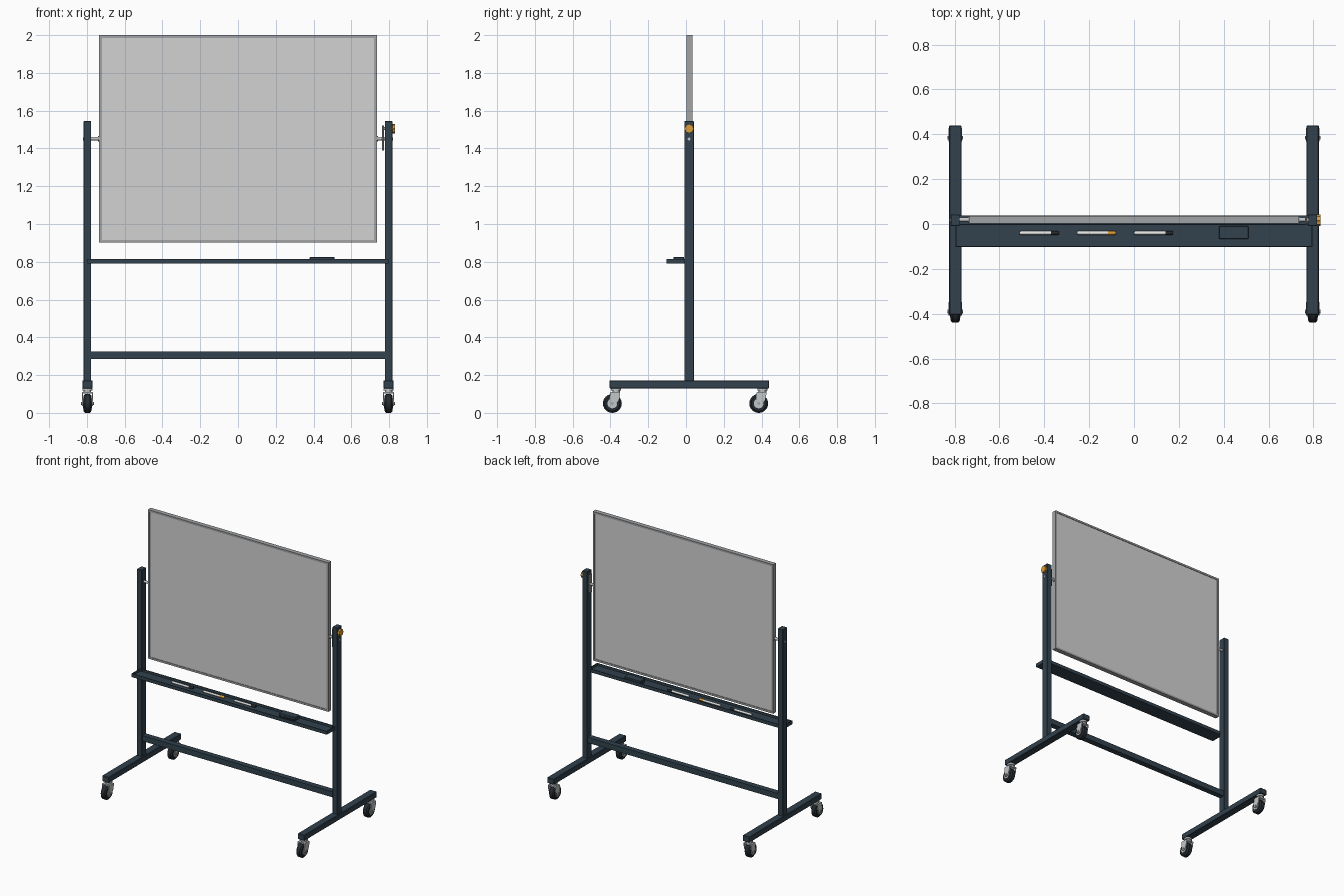
import bpy, bmesh, math
from mathutils import Vector

if "Cube" in bpy.data.objects:
    bpy.data.objects.remove(bpy.data.objects["Cube"])


def mat(name, r, g, b):
    m = bpy.data.materials.new(name)
    m.diffuse_color = (r, g, b, 1)
    m.use_nodes = True
    m.node_tree.nodes["Principled BSDF"].inputs["Base Color"].default_value = m.diffuse_color
    return m


NAVY = mat("dark slate paint", 0.032, 0.054, 0.075)
BOARD = mat("board grey white", 0.65, 0.65, 0.65)
ALU = mat("aluminium grey", 0.36, 0.37, 0.38)
STEEL = mat("light steel", 0.55, 0.57, 0.58)
RUBBER = mat("black rubber", 0.018, 0.024, 0.03)
ORANGE = mat("amber", 0.72, 0.34, 0.04)
WHITE = mat("marker white", 0.75, 0.75, 0.74)


def finish(name, bm, m, smooth=False):
    bmesh.ops.recalc_face_normals(bm, faces=bm.faces[:])
    me = bpy.data.meshes.new(name)
    bm.to_mesh(me)
    bm.free()
    me.materials.append(m)
    ob = bpy.data.objects.new(name, me)
    bpy.context.collection.objects.link(ob)
    if smooth:
        bpy.context.view_layer.objects.active = ob
        ob.select_set(True)
        bpy.ops.object.shade_smooth_by_angle(angle=math.radians(35))
        ob.select_set(False)
    return ob


def box(name, x, y, z, m, bevel=0.0):
    """Box from (min, max) ranges on each axis."""
    bm = bmesh.new()
    bmesh.ops.create_cube(bm, size=1)
    for v in bm.verts:
        v.co = Vector([(r[0] + r[1]) / 2 + c * (r[1] - r[0]) for r, c in zip((x, y, z), v.co)])
    if bevel:
        bmesh.ops.bevel(bm, geom=bm.edges[:], offset=bevel, segments=1, affect='EDGES')
    return finish(name, bm, m)


def lathe(name, profile, origin, m, axis='X', n=24):
    """Revolve (offset, radius) points around an axis through origin."""
    bm = bmesh.new()
    rings = []
    for t, r in profile:
        ring = []
        for i in range(n):
            a = 2 * math.pi * i / n
            p, q = r * math.cos(a), r * math.sin(a)
            ring.append(bm.verts.new(Vector(origin) + Vector((t, p, q) if axis == 'X' else (p, q, t))))
        rings.append(ring)
    for a, b in zip(rings, rings[1:]):
        for i in range(n):
            bm.faces.new((a[i], a[(i + 1) % n], b[(i + 1) % n], b[i]))
    bm.faces.new(rings[0])
    bm.faces.new(rings[-1])
    return finish(name, bm, m, True)


def rod(name, x, r, y, z, m, n=24):
    return lathe(name, [(x[0], r), (x[1], r)], (0, y, z), m, 'X', n)


def caster(tag, x, y):
    """Swivel caster, stem at (x, y), wheel trailing towards the front."""
    wy = y - 0.02
    lathe("caster_plate_" + tag, [(0.118, 0.027), (0.13, 0.027)], (x, y, 0), STEEL, 'Z')
    lathe("caster_swivel_" + tag, [(0.104, 0.02), (0.12, 0.02)], (x, y, 0), STEEL, 'Z')
    box("caster_crown_" + tag, (x - 0.03, x + 0.03), (y - 0.03, y + 0.02), (0.102, 0.11), STEEL)
    lathe("caster_tyre_" + tag, [(-0.021, 0.04), (-0.013, 0.05), (0.013, 0.05), (0.021, 0.04)],
          (x, wy, 0.05), RUBBER)
    rod("caster_hub_" + tag, (x - 0.023, x + 0.023), 0.026, wy, 0.05, STEEL)
    rod("caster_axle_" + tag, (x - 0.034, x + 0.034), 0.008, wy, 0.05, ALU, 8)
    # tapered fork cheeks
    outline = [(-0.032, 0.108), (0.022, 0.108), (0.016, 0.07), (-0.005, 0.036), (-0.03, 0.036), (-0.037, 0.05)]
    for s in (-1, 1):
        bm = bmesh.new()
        f = bm.faces.new([bm.verts.new((x + s * 0.024, y + a, b)) for a, b in outline])
        ext = bmesh.ops.extrude_face_region(bm, geom=[f])
        bmesh.ops.translate(bm, vec=(s * 0.006, 0, 0),
                            verts=[v for v in ext['geom'] if isinstance(v, bmesh.types.BMVert)])
        finish("caster_fork_" + tag, bm, STEEL)


# stand: feet, posts, casters
YC = 0.0165
for side, s in (("left", -1), ("right", 1)):
    x = s * 0.797
    box("foot_" + side, (x - 0.0275, x + 0.0275), (-0.405, 0.44), (0.13, 0.172), NAVY, 0.003)
    box("post_" + side, (x - 0.02, x + 0.02), (-0.009, 0.042), (0.165, 1.545), NAVY, 0.002)
    caster("front_" + side, x, -0.37)
    caster("rear_" + side, x, 0.405)
    # pivot between post and board
    rod("pivot_" + side, sorted((s * 0.73, s * 0.78)), 0.009, YC + 0.003, 1.452, STEEL)
    rod("pivot_collar_" + side, sorted((s * 0.735, s * 0.74)), 0.014, YC + 0.003, 1.452, ALU)
    rod("pivot_bolt_" + side, sorted((s * 0.81, s * 0.82)), 0.008, YC, 1.45, STEEL, 6)
box("lower_crossbar", (-0.78, 0.78), (-0.004, 0.037), (0.285, 0.326), NAVY)

# locking plate and lobed knob on the right post
box("lock_plate", (0.763, 0.772), (YC - 0.016, YC + 0.016), (1.388, 1.522), ALU, 0.002)
rod("lock_shaft", (0.765, 0.82), 0.008, YC, 1.505, STEEL)
bm = bmesh.new()
f = bm.faces.new([bm.verts.new((0.816, YC + r * math.cos(a), 1.505 + r * math.sin(a)))
                  for i in range(32)
                  for a in [2 * math.pi * i / 32]
                  for r in [0.0235 + 0.0018 * math.cos(8 * a)]])
ext = bmesh.ops.extrude_face_region(bm, geom=[f])
bmesh.ops.translate(bm, vec=(0.015, 0, 0), verts=[v for v in ext['geom'] if isinstance(v, bmesh.types.BMVert)])
finish("lock_knob", bm, ORANGE, True)

# board: panel and frame
B, W = (0.002, 0.035), 0.014
box("board_panel", (-0.725, 0.725), (0.006, 0.031), (0.912, 1.99), BOARD)
for s in (-1, 1):
    box("board_frame_side", sorted((s * 0.735, s * (0.735 - W))), B, (0.902, 2.0), ALU)
for z in ((0.902, 0.902 + W), (2.0 - W, 2.0)):
    box("board_frame_rail", (-0.735 + W, 0.735 - W), B, z, ALU)

# tray with raised lips
box("tray_floor", (-0.796, 0.796), (-0.103, 0.0), (0.79, 0.798), NAVY)
box("tray_front_lip", (-0.796, 0.796), (-0.103, -0.098), (0.79, 0.815), NAVY)
box("tray_back_lip", (-0.776, 0.776), (-0.005, 0.0), (0.79, 0.815), NAVY)
for s in (-1, 1):
    box("tray_end", sorted((s * 0.796, s * 0.791)), (-0.098, 0.0), (0.79, 0.815), NAVY)

# markers and eraser
for x, cap in ((-0.51, RUBBER), (-0.255, ORANGE), (0.0, RUBBER)):
    lathe("marker_body", [(0, 0.006), (0.005, 0.008), (0.142, 0.008)], (x, -0.04, 0.806), WHITE, n=16)
    lathe("marker_cap", [(0.14, 0.009), (0.168, 0.009), (0.175, 0.006)], (x, -0.04, 0.807), cap, n=16)
box("eraser_felt", (0.382, 0.508), (-0.063, -0.012), (0.798, 0.808), RUBBER)
box("eraser_grip", (0.379, 0.511), (-0.066, -0.01), (0.807, 0.825), NAVY, 0.002)
